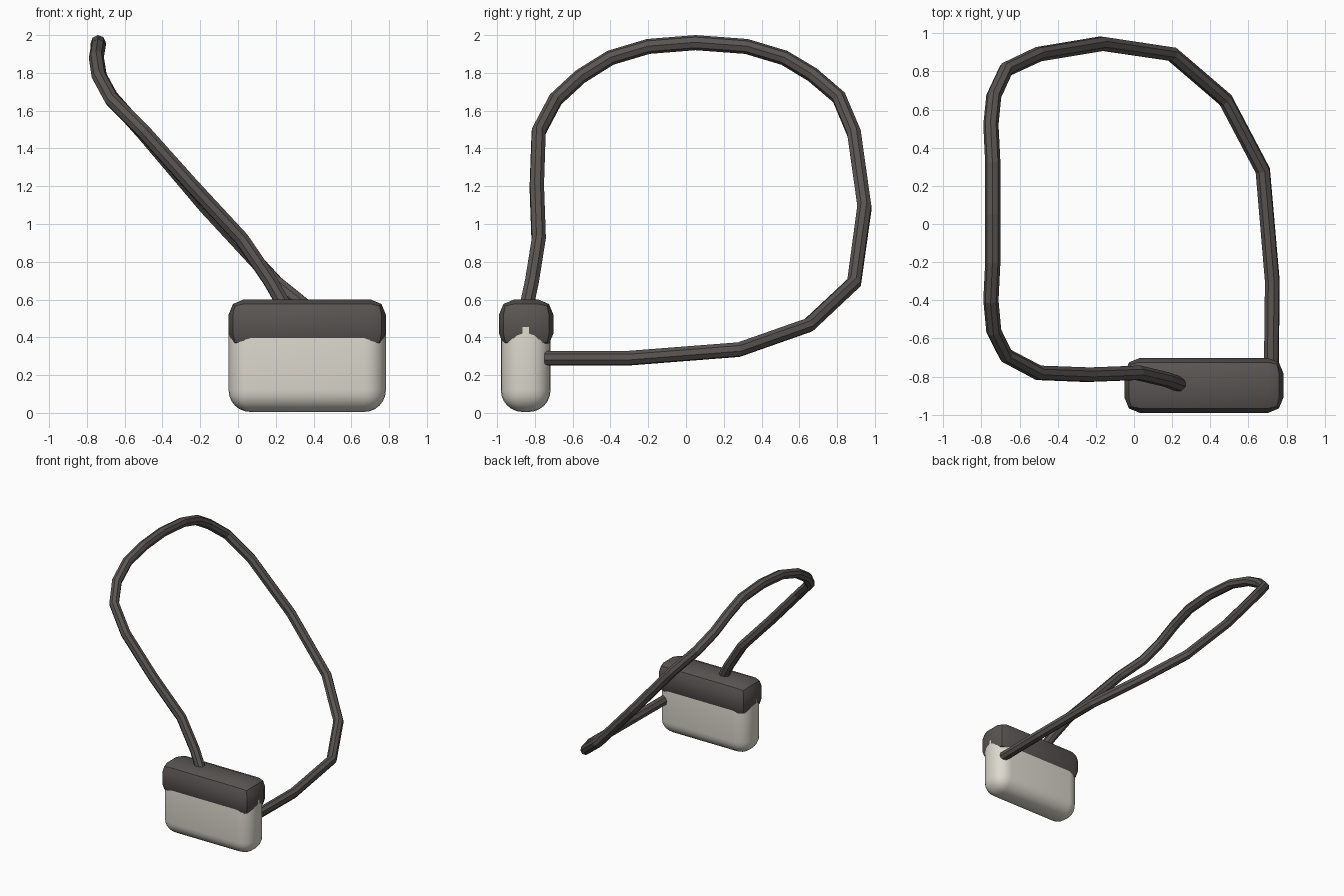
import bpy, math

if "Cube" in bpy.data.objects:
    bpy.data.objects.remove(bpy.data.objects["Cube"])


def material(name, color):
    m = bpy.data.materials.new(name)
    m.diffuse_color = (*color, 1)
    m.use_nodes = True
    m.node_tree.nodes["Principled BSDF"].inputs["Base Color"].default_value = m.diffuse_color
    return m


def rounded_box(name, lo, hi, radius, segments, mat):
    bpy.ops.mesh.primitive_cube_add(size=1, location=[(a + b) / 2 for a, b in zip(lo, hi)])
    ob = bpy.context.object
    ob.name = name
    ob.scale = [b - a for a, b in zip(lo, hi)]
    bpy.ops.object.transform_apply(location=False, rotation=False, scale=True)
    bevel = ob.modifiers.new("Bevel", 'BEVEL')
    bevel.width = radius
    bevel.segments = segments
    bpy.ops.object.modifier_apply(modifier=bevel.name)
    bpy.ops.object.shade_smooth_by_angle(angle=math.radians(35))
    ob.data.materials.append(mat)
    return ob


dark = material("dark_grey", (0.10, 0.09, 0.085))
cream = material("cream", (0.72, 0.69, 0.62))

# Pale case and the dark lid wrapped around its top
rounded_box("case_body", (-0.05, -0.98, 0.005), (0.783, -0.717, 0.57), 0.115, 6, cream)
rounded_box("case_lid", (-0.05, -0.99, 0.34), (0.783, -0.702, 0.60), 0.08, 2, dark)

# Long cord leaving the lid, looping up and back, ending at the rear of the case
path = [
    (0.25, -0.845, 0.56), (0.17, -0.815, 0.70), (0.02, -0.78, 0.92),
    (-0.24, -0.79, 1.20), (-0.50, -0.78, 1.49), (-0.67, -0.69, 1.66),
    (-0.735, -0.56, 1.78), (-0.75, -0.40, 1.88), (-0.74, -0.20, 1.94),
    (-0.74, 0.05, 1.96), (-0.74, 0.32, 1.94), (-0.75, 0.52, 1.88),
    (-0.735, 0.67, 1.79), (-0.67, 0.81, 1.67), (-0.50, 0.89, 1.48),
    (-0.17, 0.945, 1.09), (0.20, 0.89, 0.69), (0.48, 0.65, 0.465),
    (0.675, 0.28, 0.335), (0.725, -0.30, 0.29), (0.72, -0.75, 0.29),
]
curve = bpy.data.curves.new("cord", 'CURVE')
curve.dimensions = '3D'
curve.bevel_depth = 0.04
curve.bevel_resolution = 2
curve.use_fill_caps = True
spline = curve.splines.new('POLY')
spline.points.add(len(path) - 1)
for point, co in zip(spline.points, path):
    point.co = (*co, 1)
cord = bpy.data.objects.new("cord", curve)
bpy.context.collection.objects.link(cord)
bpy.ops.object.select_all(action='DESELECT')
cord.select_set(True)
bpy.context.view_layer.objects.active = cord
bpy.ops.object.convert(target='MESH')
bpy.ops.object.shade_flat()
bpy.context.object.data.materials.append(dark)
